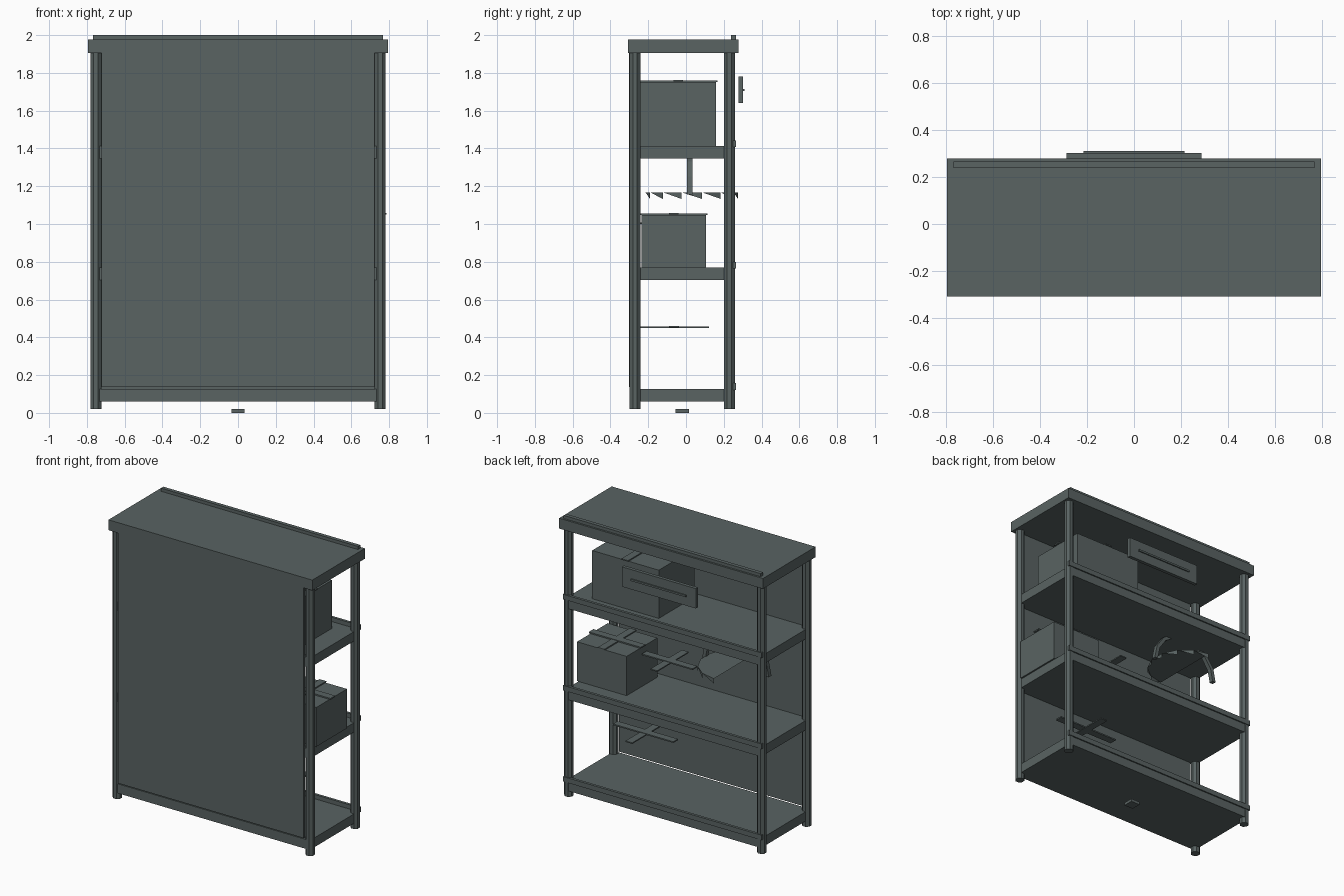
import bpy, bmesh, math

if "Cube" in bpy.data.objects:
    bpy.data.objects.remove(bpy.data.objects["Cube"])

# Dark slate paint shared by every part
paint = bpy.data.materials.new("dark_slate")
paint.diffuse_color = (0.10, 0.125, 0.123, 1.0)
paint.use_nodes = True
paint.node_tree.nodes["Principled BSDF"].inputs["Base Color"].default_value = paint.diffuse_color


def new_object(name, verts, faces):
    mesh = bpy.data.meshes.new(name)
    mesh.from_pydata(verts, [], faces)
    bm = bmesh.new()
    bm.from_mesh(mesh)
    bmesh.ops.recalc_face_normals(bm, faces=bm.faces)
    bm.to_mesh(mesh)
    bm.free()
    mesh.materials.append(paint)
    obj = bpy.data.objects.new(name, mesh)
    bpy.context.collection.objects.link(obj)
    return obj


def box(name, x, y, z):
    """Axis-aligned box from (min, max) pairs."""
    v = [(a, b, c) for a in x for b in y for c in z]
    f = [(0, 1, 3, 2), (4, 6, 7, 5), (0, 4, 5, 1),
         (2, 3, 7, 6), (0, 2, 6, 4), (1, 5, 7, 3)]
    return new_object(name, v, f)


def post(name, x, y, z0, z1, r, sides=8):
    """Octagonal prism with flats facing the axes."""
    v = []
    for z in (z0, z1):
        for i in range(sides):
            a = math.tau * (i + 0.5) / sides
            v.append((x + r * math.cos(a), y + r * math.sin(a), z))
    f = [tuple(range(sides)), tuple(range(sides, 2 * sides))]
    f += [(i, (i + 1) % sides, sides + (i + 1) % sides, sides + i)
          for i in range(sides)]
    return new_object(name, v, f)


def straps(name, x, y, z):
    """Crossed pair of tape strips at height z."""
    cx, cy, w = sum(x) / 2, sum(y) / 2, 0.026
    box(name + "_depth_strap", (cx - w, cx + w), y, (z, z + 0.008))
    box(name + "_width_strap", x, (cy - w, cy + w), (z + 0.002, z + 0.011))


# Corner posts
for side, sx in (("left", -1), ("right", 1)):
    for end, y in (("front", -0.27), ("rear", 0.23)):
        post(f"{end}_{side}_post", sx * 0.752, y, 0.02, 1.92, 0.031)

# Top board with raised edge strip
box("top_board", (-0.795, 0.795), (-0.308, 0.278), (1.905, 1.978))
box("top_edge_strip", (-0.768, 0.768), (0.238, 0.265), (1.97, 2.0))

# Shelves with a retaining lip on the open side
for i, z in enumerate((0.127, 0.77, 1.412)):
    box(f"shelf_{i + 1}", (-0.764, 0.764), (-0.292, 0.255), (z - 0.066, z))
    box(f"shelf_lip_{i + 1}", (-0.775, 0.775), (0.245, 0.264),
        (z - 0.005, z + 0.03))

# Closed panel on the front side
box("panel", (-0.722, 0.722), (-0.303, -0.283), (0.138, 1.91))

# Sign plate and its raised bar
box("sign_plate", (-0.288, 0.288), (0.278, 0.302), (1.64, 1.78))
box("sign_bar", (-0.215, 0.215), (0.298, 0.31), (1.703, 1.716))

# Strapped boxes
box("large_box", (0.10, 0.62), (-0.24, 0.16), (1.412, 1.752))
straps("large_box", (0.09, 0.63), (-0.25, 0.168), 1.752)
box("small_box", (0.388, 0.775), (-0.235, 0.107), (0.77, 1.047))
straps("small_box", (0.38, 0.785), (-0.243, 0.114), 1.047)

# Loose strap crosses
straps("lower_cross", (0.125, 0.595), (-0.248, 0.122), 0.45)
straps("middle_cross", (-0.02, 0.375), (-0.245, 0.105), 1.0)

# Half round tray with a saw-tooth rim
cx, cy, r, n = -0.41, 0.03, 0.245, 7
rim = [(cx + r * math.cos(a), cy + r * math.sin(a))
       for a in (math.tau * (i - 3.5) / 14 for i in range(n + 1))]
verts = [(x, y, 1.168) for x, y in rim] + [(x, y, 1.133) for x, y in rim]
faces = [tuple(range(n + 1))]
faces += [(i, i + 1, n + 2 + i) for i in range(n)]
new_object("tray", verts, faces)

# Arched tray handle
verts, faces, seg = [], [], 8
for i in range(seg + 1):
    a = math.pi * i / seg
    for k in (0, 0.025):
        for y in (0.005, 0.035):
            verts.append((cx + (0.26 - k) * math.cos(a), y,
                          1.155 + (0.25 - k) * math.sin(a)))
for i in range(seg):
    b = 4 * i
    for p, q in ((0, 1), (1, 3), (3, 2), (2, 0)):
        faces.append((b + p, b + q, b + 4 + q, b + 4 + p))
faces += [(0, 1, 3, 2), (4 * seg, 4 * seg + 1, 4 * seg + 3, 4 * seg + 2)]
new_object("tray_handle", verts, faces)

# Small floor pad
box("floor_pad", (-0.035, 0.035), (-0.055, 0.015), (0.0, 0.02))
